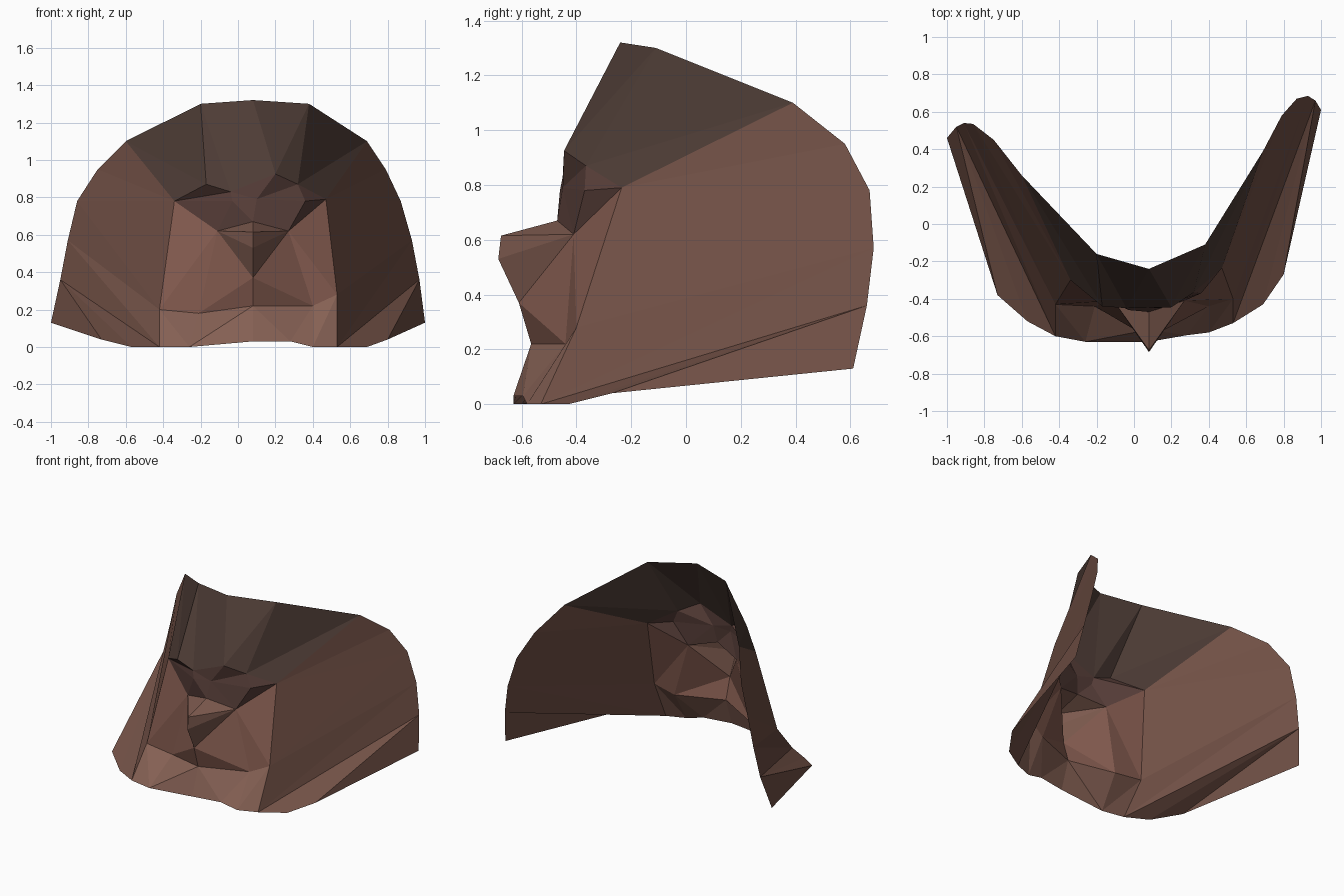
import bpy
from mathutils import Vector as V

if "Cube" in bpy.data.objects:
    bpy.data.objects.remove(bpy.data.objects["Cube"])


def line(*pts):
    return [V(p) for p in pts]


def zip_strip(a, b):
    """Triangles joining two edge chains, advancing by relative length."""
    def params(c):
        t = [0.0]
        for p, q in zip(c, c[1:]):
            t.append(t[-1] + (q - p).length)
        return [v / t[-1] for v in t]
    ta, tb = params(a), params(b)
    i = j = 0
    tris = []
    while i < len(a) - 1 or j < len(b) - 1:
        if j == len(b) - 1 or (i < len(a) - 1 and ta[i + 1] <= tb[j + 1]):
            tris.append((a[i], a[i + 1], b[j]))
            i += 1
        else:
            tris.append((a[i], b[j + 1], b[j]))
            j += 1
    return tris


def build(name, tris, colour):
    verts, index, faces = [], {}, []
    inside = V((0.05, 0.5, 0.5))
    for tri in tris:
        n = (tri[1] - tri[0]).cross(tri[2] - tri[0])
        if n.length < 1e-6:
            continue
        if n.dot(sum(tri, V()) / 3 - inside) < 0:
            tri = tri[::-1]
        face = []
        for p in tri:
            key = tuple(round(c, 4) for c in p)
            if key not in index:
                index[key] = len(verts)
                verts.append(key)
            face.append(index[key])
        faces.append(face)
    mesh = bpy.data.meshes.new(name)
    mesh.from_pydata(verts, [], faces)
    mat = bpy.data.materials.new(name + "_skin")
    mat.diffuse_color = (*colour, 1)
    mat.use_nodes = True
    mat.node_tree.nodes["Principled BSDF"].inputs["Base Color"].default_value = mat.diffuse_color
    mesh.materials.append(mat)
    ob = bpy.data.objects.new(name, mesh)
    bpy.context.collection.objects.link(ob)


# Shared landmarks
eye_l, eye_r = line((-.34, -.30, .78), (.47, -.235, .79))
jaw_l, jaw_r = line((-.42, -.43, .20), (.53, -.40, .28))
nose_l, nose_r = line((-.11, -.41, .62), (.27, -.41, .62))
bridge, tip_top, tip_low = line((.08, -.47, .67), (.08, -.675, .615), (.08, -.685, .53))
lip_top, lip_low = line((.08, -.61, .37), (.08, -.565, .22))
mouth_l, mouth_r = line((-.21, -.44, .18), (.40, -.44, .22))

# Outer rims and bottom edges
top = line((-.60, .26, 1.10), (-.20, -.16, 1.30), (.08, -.24, 1.32),
           (.38, -.11, 1.30), (.69, .39, 1.10))
rim_l = top[:1] + line((-.75, .45, .95), (-.86, .535, .78), (-.91, .54, .57),
                       (-.95, .52, .36), (-1, .46, .13))
rim_r = top[-1:] + line((.79, .58, .95), (.87, .67, .78), (.93, .685, .57),
                        (.97, .66, .36), (1, .61, .13))
chin = line((-.42, -.60, 0), (-.26, -.63, 0), (.08, -.63, .03),
            (.28, -.595, .03), (.40, -.58, 0), (.53, -.53, 0))
low_l = [eye_l, jaw_l, chin[0]] + line((-.57, -.52, 0), (-.73, -.38, .04))
low_r = [eye_r, jaw_r, chin[-1]] + line((.69, -.43, 0), (.80, -.27, .04))

# Forehead and side walls
brow = [eye_l] + line((-.17, -.44, .87), (-.04, -.45, .83), (.20, -.445, .925),
                      (.32, -.365, .87)) + [eye_r]
build("forehead", zip_strip(top, brow), (.075, .045, .036))
build("left_side", zip_strip(low_l, rim_l), (.17, .083, .062))
build("right_side", zip_strip(low_r, rim_r), (.17, .083, .062))

# Eye band between brow and nose bridge
lids = [eye_l] + line((-.03, -.46, .78), (.10, -.45, .79), (.36, -.37, .78)) + [eye_r]
under = [eye_l, nose_l, bridge, nose_r, eye_r]
build("eye_band", zip_strip(brow, lids) + zip_strip(lids, under), (.10, .05, .042))

# Nose, cheeks and upper lip, one half at a time
nose, cheeks = [], []
for eye, side, mouth, jaw in ((eye_l, nose_l, mouth_l, jaw_l),
                              (eye_r, nose_r, mouth_r, jaw_r)):
    nose += [(side, bridge, tip_top), (side, tip_top, tip_low), (side, tip_low, lip_top)]
    cheeks += [(eye, side, jaw), (side, mouth, jaw), (side, lip_top, mouth),
               (lip_top, lip_low, mouth)]
build("nose", nose, (.20, .10, .075))
build("cheeks", cheeks, (.22, .10, .075))

# Chin
build("chin", zip_strip([jaw_l, mouth_l, lip_low, mouth_r, jaw_r], chin), (.24, .12, .09))
